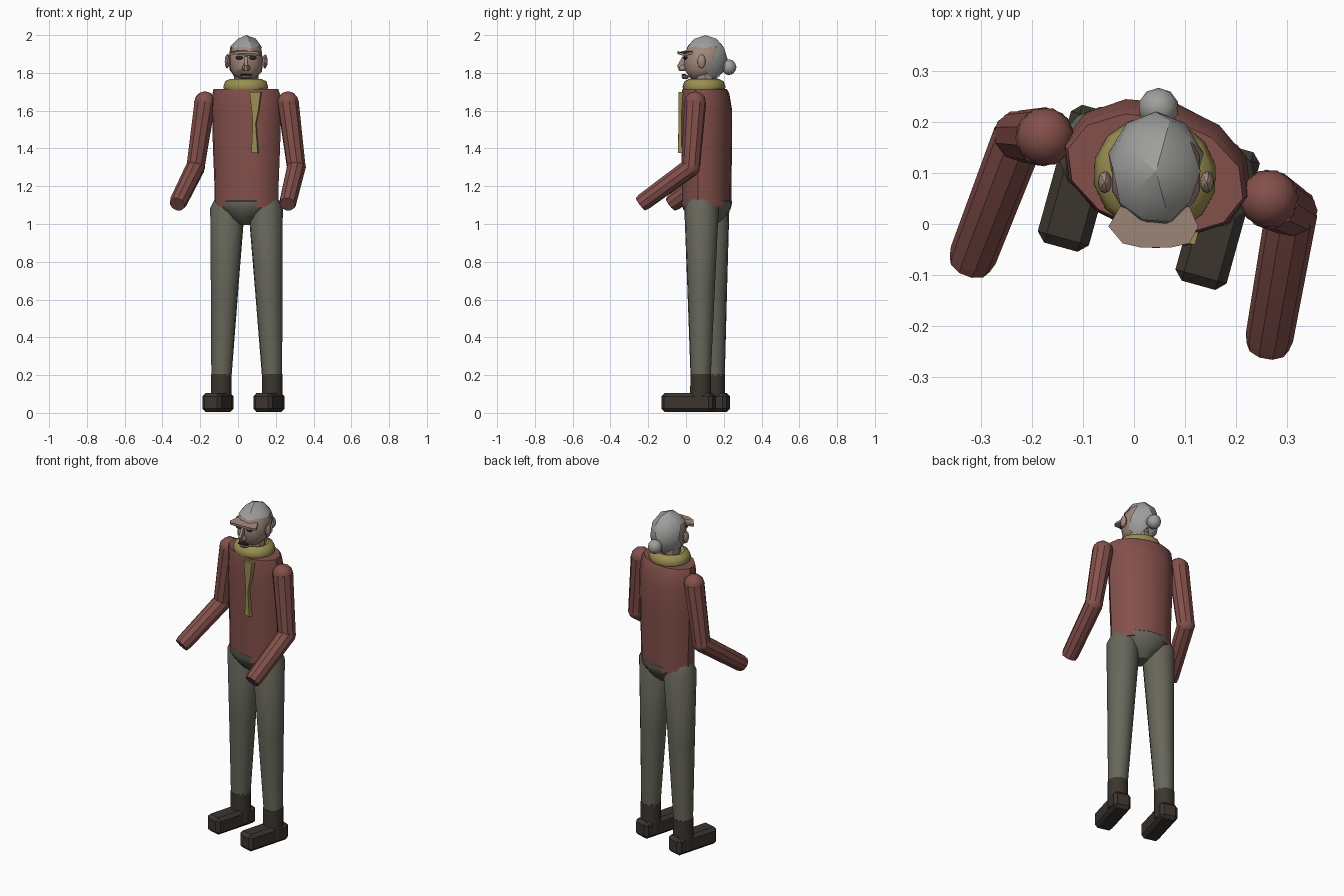
import bpy, bmesh, math
from mathutils import Matrix, Vector

if "Cube" in bpy.data.objects:
    bpy.data.objects.remove(bpy.data.objects["Cube"])

# The body is turned about z; the head looks straight ahead
BODY = Matrix.Translation((0.045, 0.11, 0)) @ Matrix.Rotation(math.radians(-15.5), 4, 'Z')
HEAD = Matrix.Translation((0.043, 0.10, 1.873))


def mat(name, rgb):
    m = bpy.data.materials.new(name)
    m.diffuse_color = (*rgb, 1)
    m.use_nodes = True
    m.node_tree.nodes["Principled BSDF"].inputs["Base Color"].default_value = m.diffuse_color
    return m


RED = mat("wool_red", (0.23, 0.08, 0.07))
OLIVE = mat("trouser_olive", (0.135, 0.135, 0.105))
BROWN = mat("boot_brown", (0.045, 0.035, 0.028))
YELLOW = mat("scarf_yellow", (0.32, 0.27, 0.08))
GREY = mat("hair_grey", (0.34, 0.34, 0.33))
SKIN = mat("skin", (0.36, 0.25, 0.20))
DARK = mat("dark", (0.03, 0.025, 0.022))


def finish(name, bm, material, frame, angle=35):
    bmesh.ops.recalc_face_normals(bm, faces=bm.faces)
    me = bpy.data.meshes.new(name)
    bm.to_mesh(me)
    bm.free()
    me.transform(frame)
    me.materials.append(material)
    ob = bpy.data.objects.new(name, me)
    bpy.context.collection.objects.link(ob)
    bpy.ops.object.select_all(action='DESELECT')
    ob.select_set(True)
    bpy.context.view_layer.objects.active = ob
    if angle:
        bpy.ops.object.shade_smooth_by_angle(angle=math.radians(angle))
    return ob


def skin_rings(bm, rings):
    n = len(rings[0])
    for a, b in zip(rings, rings[1:]):
        for i in range(n):
            bm.faces.new((a[i], a[(i + 1) % n], b[(i + 1) % n], b[i]))
    bm.faces.new(rings[0])
    bm.faces.new(rings[-1])


def loft(name, sections, material, frame=BODY, n=12):
    """Stack of elliptical sections: (z, half width, half depth, y shift)."""
    bm = bmesh.new()
    skin_rings(bm, [[bm.verts.new((a * math.cos(2 * math.pi * i / n),
                                   y + b * math.sin(2 * math.pi * i / n), z))
                     for i in range(n)] for z, a, b, y in sections])
    return finish(name, bm, material, frame)


def rod(name, start, end, sections, material, frame=BODY, n=10):
    """Straight limb: sections are (fraction along, radius)."""
    s, e = Vector(start), Vector(end)
    q = (e - s).to_track_quat('Z', 'Y')
    bm = bmesh.new()
    skin_rings(bm, [[bm.verts.new(s.lerp(e, t) + q @ Vector((
        r * math.cos(2 * math.pi * i / n), r * math.sin(2 * math.pi * i / n), 0)))
        for i in range(n)] for t, r in sections])
    return finish(name, bm, material, frame)


def ball(name, centre, size, material, frame=BODY, sub=2, angle=25, keep=None, shape=None):
    bm = bmesh.new()
    bmesh.ops.create_icosphere(bm, subdivisions=sub, radius=1)
    for v in bm.verts:
        v.co = Vector(centre) + v.co * Vector(size)
        if shape:
            v.co = shape(v.co)
    if keep:
        drop = [f for f in bm.faces if not keep(f.calc_center_median())]
        bmesh.ops.delete(bm, geom=drop, context='FACES')
    return finish(name, bm, material, frame, angle)


def box(name, centre, size, bevel, material, frame=BODY):
    bm = bmesh.new()
    bmesh.ops.create_cube(bm, size=1)
    for v in bm.verts:
        v.co = Vector(centre) + v.co * Vector(size)
    if bevel:
        bmesh.ops.bevel(bm, geom=bm.edges[:], offset=bevel, segments=1, affect='EDGES')
    return finish(name, bm, material, frame, 20)


def plate(name, outline, thick, material, frame):
    """Closed outline of 3D points, extruded along the thick vector."""
    bm = bmesh.new()
    t = Vector(thick)
    skin_rings(bm, [[bm.verts.new(Vector(p) + t * k) for p in outline] for k in (0, 1)])
    return finish(name, bm, material, frame, 20)


# Jumper and hips
loft("jumper", [(1.09, 0.176, 0.127, 0), (1.20, 0.176, 0.128, 0), (1.42, 0.185, 0.131, 0),
                (1.60, 0.19, 0.131, 0), (1.69, 0.185, 0.122, -0.007),
                (1.715, 0.178, 0.112, -0.012)], RED)
loft("hips", [(0.995, 0.035, 0.05, 0), (1.03, 0.085, 0.095, 0), (1.08, 0.15, 0.127, 0),
              (1.105, 0.165, 0.133, 0), (1.12, 0.165, 0.133, 0), (1.14, 0.15, 0.11, 0)], OLIVE)

# Limbs, mirrored left and right
for s, side in ((-1, "left"), (1, "right")):
    rod(f"trouser_leg_{side}", (s * 0.14, 0.005, 0.17), (s * 0.103, 0, 1.13),
        [(0, 0.053), (0.5, 0.073), (0.95, 0.092), (1, 0.07)], OLIVE, n=12)
    rod(f"boot_shaft_{side}", (s * 0.14, 0.005, 0.03), (s * 0.14, 0.005, 0.205),
        [(0, 0.058), (1, 0.056)], BROWN, n=12)
    box(f"boot_{side}", (s * 0.14, -0.06, 0.055), (0.104, 0.28, 0.102), 0.018, BROWN)
    shoulder, elbow, wrist = (s * 0.228, 0, 1.645), (s * 0.277, -0.012, 1.30), (s * 0.303, -0.28, 1.105)
    ball(f"shoulder_{side}", shoulder, (0.058,) * 3, RED)
    rod(f"upper_sleeve_{side}", shoulder, elbow, [(0, 0.058), (1, 0.05)], RED)
    ball(f"elbow_{side}", elbow, (0.051,) * 3, RED)
    rod(f"lower_sleeve_{side}", elbow, wrist, [(0, 0.051), (0.93, 0.047), (1, 0.042)], RED)

# Scarf ring around the neck
bm = bmesh.new()
N, M = 14, 8
ring = [[bm.verts.new(((0.086 + 0.036 * math.cos(v)) * math.cos(u),
                       (0.078 + 0.036 * math.cos(v)) * math.sin(u) - 0.015,
                       1.726 + 0.042 * math.sin(v)))
         for v in [2 * math.pi * j / M for j in range(M)]]
        for u in [2 * math.pi * i / N for i in range(N)]]
for i in range(N):
    for j in range(M):
        k, l = (i + 1) % N, (j + 1) % M
        bm.faces.new((ring[i][j], ring[k][j], ring[k][l], ring[i][l]))
finish("scarf_ring", bm, YELLOW, BODY, 50)

# Hanging scarf end
plate("scarf_tail", [(0.052, -0.132, 1.70), (0.112, -0.125, 1.70), (0.10, -0.128, 1.60),
                     (0.086, -0.131, 1.53), (0.098, -0.131, 1.375), (0.064, -0.136, 1.38),
                     (0.072, -0.136, 1.53), (0.066, -0.134, 1.60)], (0, 0.025, 0), YELLOW, BODY)

# Neck and head
rod("neck", (0, 0, -0.2), (0, 0, -0.05), [(0, 0.065), (1, 0.065)], SKIN, HEAD)


def jaw(p):
    # slightly squared lower face pushed forward
    if p.z < 0:
        k = min(1, -p.z / 0.12)
        p.y -= 0.025 * k
        p.x *= 1 + 0.12 * k
    return p


ball("head", (0, 0, 0), (0.091, 0.112, 0.12), SKIN, HEAD, shape=jaw)
ball("hair", (0, 0.003, 0), (0.098, 0.117, 0.127), GREY, HEAD,
     keep=lambda c: c.y > 0.035 - 0.02 * (c.z < 0) and c.z > -0.08 or c.z > 0.075)
ball("hair_bun", (0.005, 0.127, -0.043), (0.04, 0.04, 0.042), GREY, HEAD)
rod("bun_tie", (0.005, 0.085, -0.035), (0.005, 0.12, -0.042), [(0, 0.038), (1, 0.028)], GREY, HEAD)

# Brow ridge, nose and mouth
plate("brow_ridge", [(-0.093, -0.105, 0.015), (-0.065, -0.138, 0.024), (-0.03, -0.146, 0.03),
                     (0.03, -0.146, 0.03), (0.065, -0.138, 0.024), (0.083, -0.105, 0.015),
                     (0.065, -0.065, 0.03), (0, -0.09, 0.036), (-0.07, -0.065, 0.03)],
      (0, 0, 0.013), SKIN, HEAD)
plate("nose", [(-0.008, -0.10, 0.02), (-0.008, -0.118, 0.015), (-0.008, -0.147, -0.035),
               (-0.008, -0.138, -0.062), (-0.008, -0.09, -0.062)], (0.016, 0, 0), SKIN, HEAD)
for s, side in ((-1, "left"), (1, "right")):
    ball(f"nostril_{side}", (s * 0.011, -0.118, -0.047), (0.010, 0.018, 0.016), SKIN, HEAD)
    ball(f"eye_{side}", (s * 0.036, -0.103, 0.007), (0.02, 0.012, 0.010), DARK, HEAD)
    ball(f"ear_{side}", (s * 0.1, -0.018, -0.012), (0.014, 0.022, 0.038), SKIN, HEAD)
box("mouth", (0, -0.112, -0.083), (0.06, 0.022, 0.010), 0.003, DARK, HEAD)
ball("lower_lip", (0, -0.104, -0.095), (0.03, 0.02, 0.012), SKIN, HEAD)
